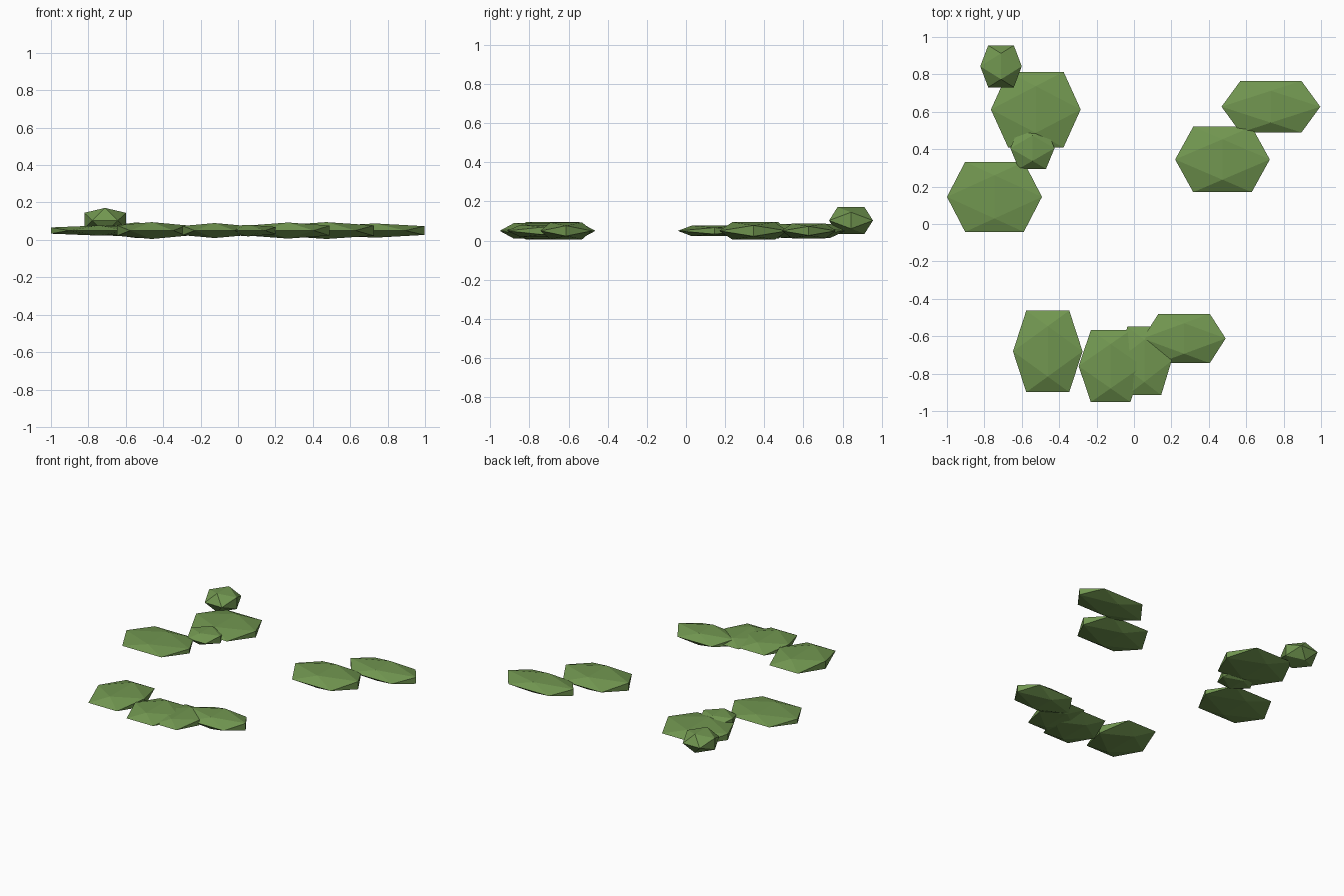
import bpy, bmesh

if "Cube" in bpy.data.objects:
    bpy.data.objects.remove(bpy.data.objects["Cube"])

PHI = (1 + 5 ** 0.5) / 2
INV = 1 / PHI

green = bpy.data.materials.new("leaf_green")
green.diffuse_color = (0.165, 0.305, 0.08, 1)
green.use_nodes = True
green.node_tree.nodes["Principled BSDF"].inputs["Base Color"].default_value = green.diffuse_color


def clump(name, center, half):
    """Faceted icosahedron, tips along x, stretched to the given half extents."""
    bm = bmesh.new()
    for a in (-1, 1):
        for b in (-1, 1):
            for p in ((a * INV, b, 0), (0, a * INV, b), (b, 0, a * INV)):
                bm.verts.new([c + v * h for c, v, h in zip(center, p, half)])
    bmesh.ops.convex_hull(bm, input=bm.verts)
    bmesh.ops.recalc_face_normals(bm, faces=bm.faces)
    mesh = bpy.data.meshes.new(name)
    bm.to_mesh(mesh)
    bm.free()
    mesh.materials.append(green)
    bpy.context.collection.objects.link(bpy.data.objects.new(name, mesh))


# Flat leaf pads: centre x, y, then half width, depth and height
pads = [
    (-0.746, 0.145, 0.254, 0.187, 0.027),
    (-0.525, 0.612, 0.240, 0.202, 0.036),
    (0.473, 0.345, 0.253, 0.175, 0.045),
    (0.732, 0.627, 0.264, 0.138, 0.038),
    (-0.461, -0.681, 0.186, 0.218, 0.045),
    (-0.125, -0.760, 0.171, 0.192, 0.040),
    (0.055, -0.732, 0.146, 0.183, 0.031),
    (0.268, -0.612, 0.222, 0.132, 0.043),
]
for i, (x, y, *half) in enumerate(pads):
    clump(f"leaf_pad_{i + 1}", (x, y, 0.05), half)

# Small buds
clump("bud_low", (-0.543, 0.405, 0.052), (0.118, 0.110, 0.042))
clump("bud_raised", (-0.711, 0.843, 0.103), (0.111, 0.112, 0.068))
